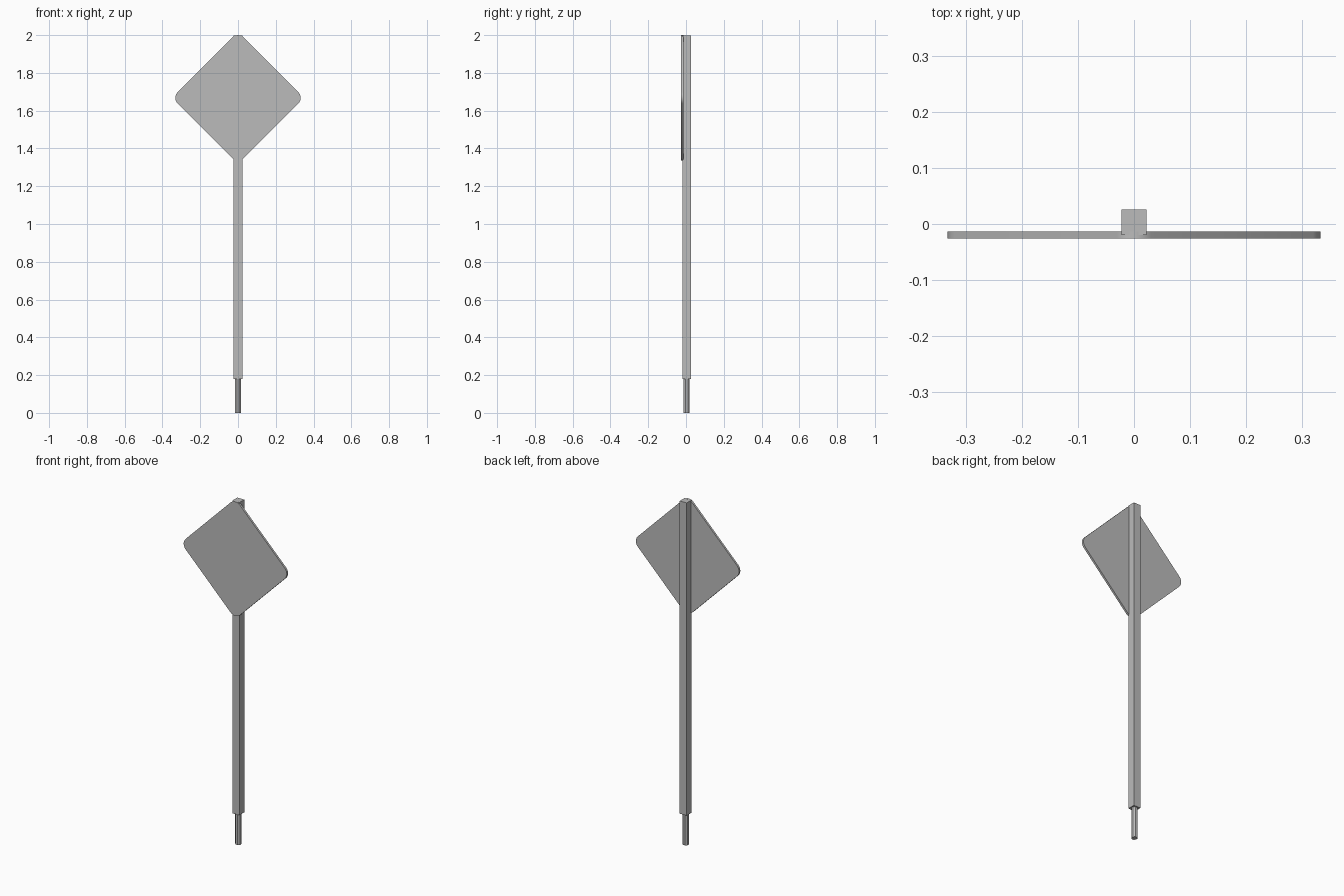
import bpy, bmesh, math

if "Cube" in bpy.data.objects:
    bpy.data.objects.remove(bpy.data.objects["Cube"])

grey = bpy.data.materials.new("plain_grey")
grey.diffuse_color = (0.5, 0.5, 0.5, 1)
grey.use_nodes = True
grey.node_tree.nodes["Principled BSDF"].inputs["Base Color"].default_value = grey.diffuse_color


def prism(name, outline, axis, start, end):
    """Extrude a 2D outline along y or z between two positions."""
    bm = bmesh.new()

    def at(p, d):
        return (p[0], d, p[1]) if axis == "y" else (p[0], p[1], d)

    a = [bm.verts.new(at(p, start)) for p in outline]
    b = [bm.verts.new(at(p, end)) for p in outline]
    bm.faces.new(a)
    bm.faces.new(b)
    n = len(outline)
    for i in range(n):
        j = (i + 1) % n
        bm.faces.new((a[i], a[j], b[j], b[i]))
    bmesh.ops.recalc_face_normals(bm, faces=bm.faces)
    mesh = bpy.data.meshes.new(name)
    bm.to_mesh(mesh)
    bm.free()
    mesh.materials.append(grey)
    obj = bpy.data.objects.new(name, mesh)
    bpy.context.collection.objects.link(obj)
    return obj


POST_Y = 0.003   # depth of the post axis
HALF = 0.0225    # half width of the post

# Square post
square = [(sx * HALF, POST_Y + sy * HALF)
          for sx, sy in ((-1, -1), (1, -1), (1, 1), (-1, 1))]
prism("post", square, "z", 0.18, 1.999)

# Thin round ground spike
SIDES, SPIKE_R = 8, 0.017
ring = [(SPIKE_R * math.cos(math.tau * (i + 0.5) / SIDES),
         POST_Y + SPIKE_R * math.sin(math.tau * (i + 0.5) / SIDES))
        for i in range(SIDES)]
prism("ground_spike", ring, "z", 0, 0.18)

# Diamond sign plate with rounded corners
CENTRE_Z, TIP, RADIUS, STEPS = 1.668, 0.332, 0.043, 6
diamond = []
for corner in range(4):
    mid = corner * math.pi / 2
    cx = (TIP - RADIUS) * math.cos(mid)
    cz = CENTRE_Z + (TIP - RADIUS) * math.sin(mid)
    for s in range(STEPS + 1):
        ang = mid - math.pi / 4 + math.pi / 2 * s / STEPS
        diamond.append((cx + RADIUS * math.cos(ang), cz + RADIUS * math.sin(ang)))
plate = prism("sign_plate", diamond, "y", -0.0255, -0.0135)

# Soft rim corners, crisp front and back
bpy.context.view_layer.objects.active = plate
plate.select_set(True)
bpy.ops.object.shade_smooth_by_angle(angle=math.radians(30))
